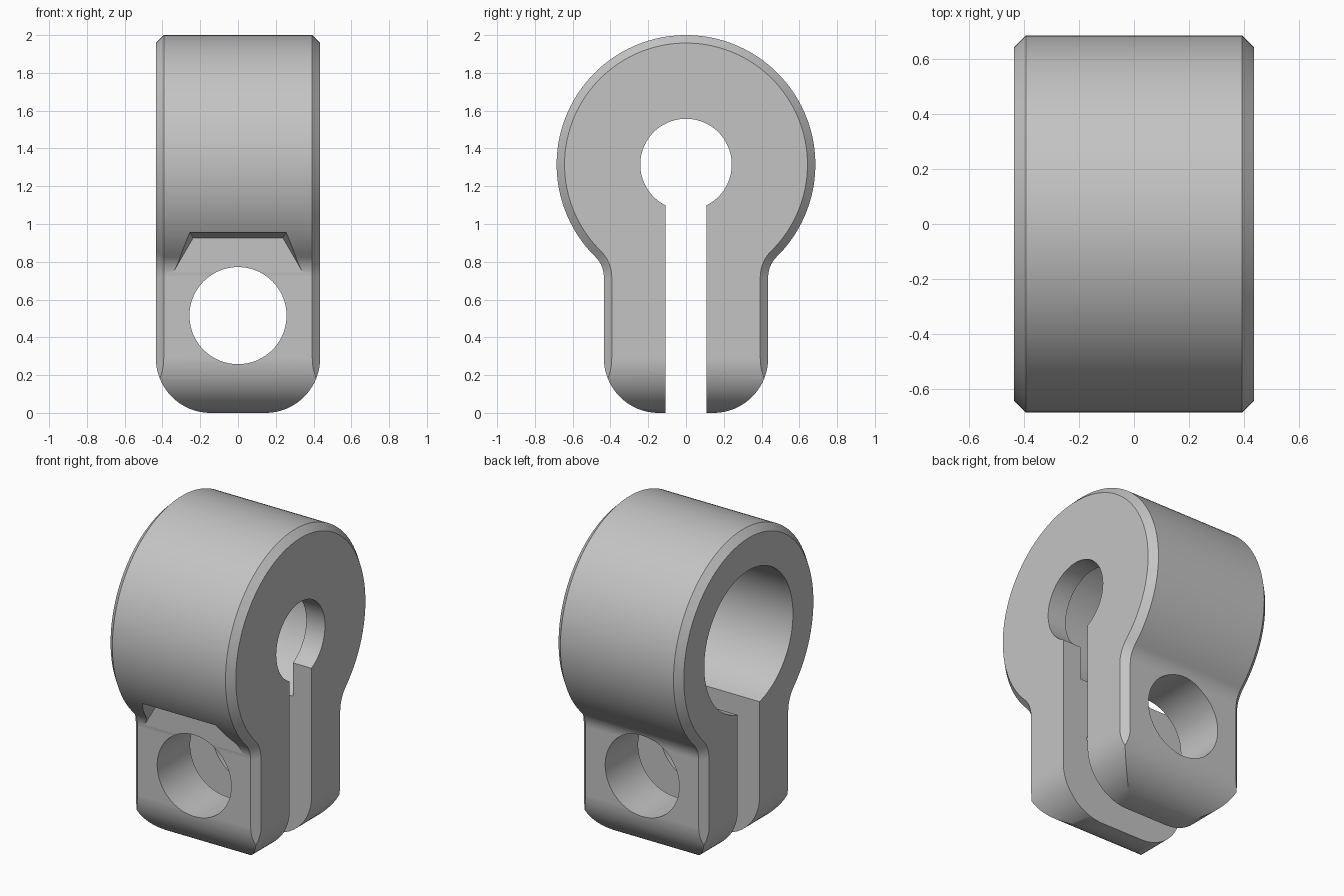
import bpy, bmesh, math
from mathutils import Vector

if "Cube" in bpy.data.objects:
    bpy.data.objects.remove(bpy.data.objects["Cube"])

HALF = 0.435       # half width of the block and of the legs
CHAMFER = 0.042
RING_R, RING_Z = 0.685, 1.315
FILLET = 0.15
ROUND = 0.29
BOLT_Z = 0.515

grey = bpy.data.materials.new("plain grey")
grey.use_nodes = True
colour = (0.55, 0.55, 0.55, 1)
grey.diffuse_color = colour
grey.node_tree.nodes["Principled BSDF"].inputs["Base Color"].default_value = colour


def arc(cx, cz, r, start, end, n):
    """Points on an arc, angles in radians."""
    return [(cx + r * math.cos(start + (end - start) * i / n),
             cz + r * math.sin(start + (end - start) * i / n)) for i in range(n + 1)]


def loft(name, loops):
    """Skin a list of equal 3D loops and cap both ends."""
    bm = bmesh.new()
    rings = [[bm.verts.new(p) for p in loop] for loop in loops]
    for a, b in zip(rings, rings[1:]):
        for i in range(len(a)):
            j = (i + 1) % len(a)
            bm.faces.new((a[i], a[j], b[j], b[i]))
    bm.faces.new(rings[0])
    bm.faces.new(rings[-1])
    bmesh.ops.recalc_face_normals(bm, faces=bm.faces)
    mesh = bpy.data.meshes.new(name)
    bm.to_mesh(mesh)
    bm.free()
    mesh.materials.append(grey)
    obj = bpy.data.objects.new(name, mesh)
    bpy.context.collection.objects.link(obj)
    return obj


def along_x(points, x):
    return [Vector((x, a, b)) for a, b in points]


def along_y(points, y):
    return [Vector((a, y, b)) for a, b in points]


def outline(inset):
    """Keyhole outline: ring, neck fillets and straight legs."""
    cy = HALF + FILLET
    cz = RING_Z - math.sqrt((RING_R + FILLET) ** 2 - cy ** 2)
    tilt = math.atan2(RING_Z - cz, cy)
    ring = arc(0, RING_Z, RING_R - inset, -tilt, math.pi / 2, 56)
    neck = arc(cy, cz, FILLET + inset, math.pi, math.pi - tilt, 10)
    right = [(HALF - inset, 0)] + neck[:-1] + ring
    return right + [(-y, z) for y, z in reversed(right[:-1])]


def circle(cx, cz, r, n=96):
    return arc(cx, cz, r, 0, math.tau, n)[:-1]


# Clamp body with chamfered ends
body = loft("clamp_body", [
    along_x(outline(CHAMFER), -HALF), along_x(outline(0), CHAMFER - HALF),
    along_x(outline(0), HALF - CHAMFER), along_x(outline(CHAMFER), HALF)])


def cut(name, loops):
    """Subtract a lofted cutter from the body."""
    cutter = loft(name, loops)
    cutter.hide_render = True
    mod = body.modifiers.new(name, 'BOOLEAN')
    mod.operation, mod.solver, mod.object = 'DIFFERENCE', 'EXACT', cutter
    bpy.context.view_layer.objects.active = body
    bpy.ops.object.modifier_apply(modifier=name)
    bpy.data.objects.remove(cutter)


# Rounded lower corners, in both directions
c = HALF - ROUND
for side in (-1, 1):
    corner = arc(c, ROUND, ROUND, 0, -math.pi / 2, 20)
    corner += [(c, -0.1), (0.6, -0.1), (0.6, ROUND)]
    corner = [(side * a, b) for a, b in corner]
    cut("leg_edge_rounding", [along_x(corner, -0.7), along_x(corner, 0.7)])
    cut("leg_side_rounding", [along_y(corner, -0.7), along_y(corner, 0.7)])

# Wide bore from the left-hand end, small hole through the end wall
for name, r, x0, x1 in (("wide_bore", 0.44, -0.6, 0.305), ("end_hole", 0.242, 0.2, 0.6)):
    ring = circle(0, RING_Z, r)
    cut(name, [along_x(ring, x0), along_x(ring, x1)])

# Clamping slot between the legs
slot = [(-0.108, -0.1), (0.108, -0.1), (0.108, RING_Z), (-0.108, RING_Z)]
cut("clamp_slot", [along_x(slot, -0.6), along_x(slot, 0.6)])

# Bolt hole through both legs
bolt = circle(0, BOLT_Z, 0.257)
cut("bolt_hole", [along_y(bolt, -0.8), along_y(bolt, 0.8)])

# Hexagonal nut clearance in the front, slightly tapered
cut("nut_pocket", [along_y(circle(0, BOLT_Z, r, 6), y)
                   for r, y in ((0.475, -HALF - 0.002), (0.56, -0.8))])

# Smooth curved faces, crisp edges
bpy.ops.object.select_all(action='DESELECT')
body.select_set(True)
bpy.context.view_layer.objects.active = body
bpy.ops.object.shade_smooth_by_angle(angle=math.radians(25))
weighted = body.modifiers.new("even_shading", 'WEIGHTED_NORMAL')
weighted.keep_sharp = True
